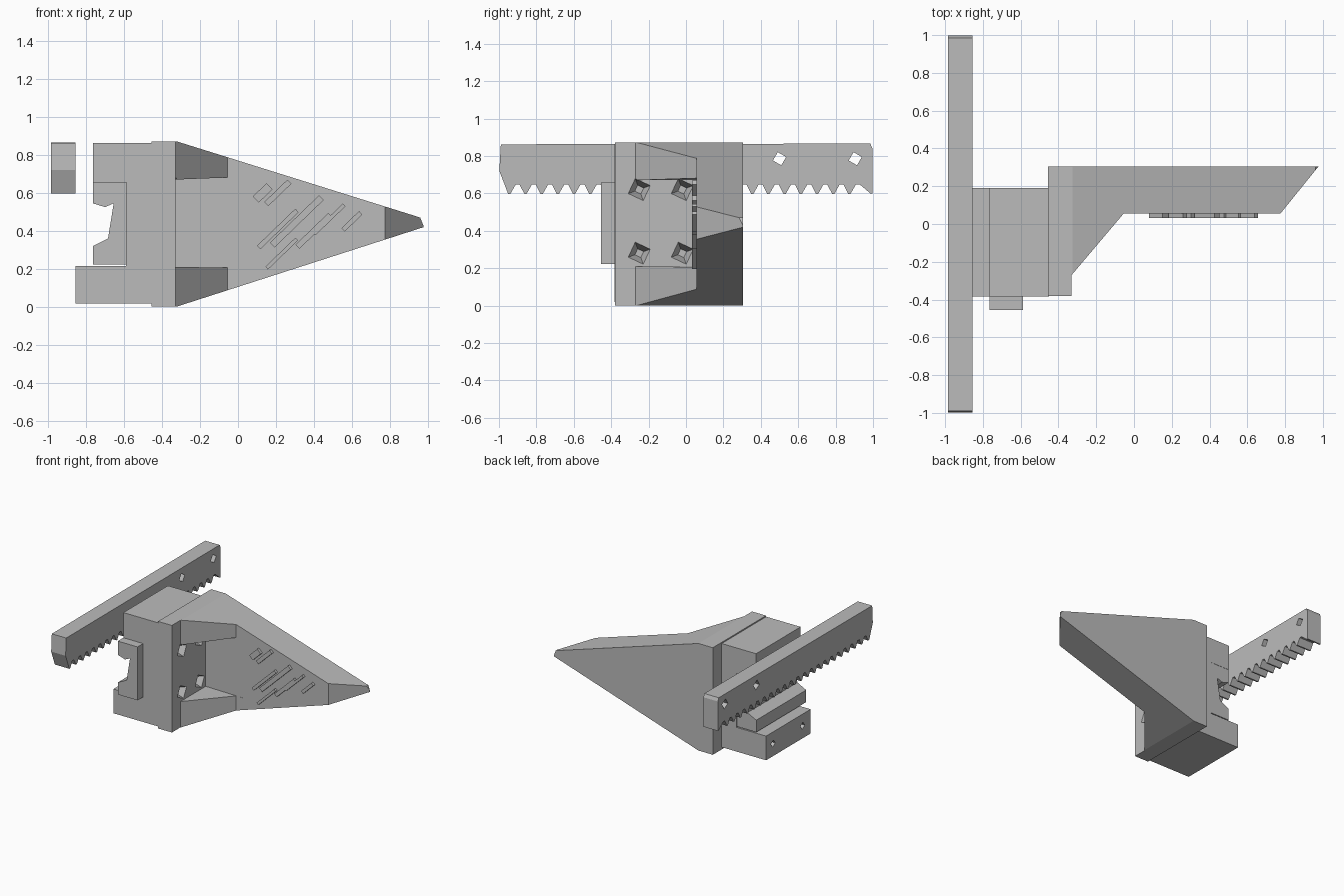
import bpy
import bmesh
from mathutils import Vector, Matrix
from math import radians

cube = bpy.data.objects.get("Cube")
if cube:
    bpy.data.objects.remove(cube, do_unlink=True)

grey = bpy.data.materials.new("plain grey")
grey.use_nodes = True
grey.diffuse_color = (0.5, 0.5, 0.5, 1)
grey.node_tree.nodes["Principled BSDF"].inputs["Base Color"].default_value = (0.5, 0.5, 0.5, 1)


def add_object(name, bm):
    bmesh.ops.recalc_face_normals(bm, faces=bm.faces)
    mesh = bpy.data.meshes.new(name)
    bm.to_mesh(mesh)
    bm.free()
    mesh.materials.append(grey)
    obj = bpy.data.objects.new(name, mesh)
    bpy.context.collection.objects.link(obj)
    return obj


def prism(name, points, axis, start, end):
    """Extrude a 2D profile along x, y or z."""
    place = {"x": lambda a, b: (start, a, b),
             "y": lambda a, b: (a, start, b),
             "z": lambda a, b: (a, b, start)}[axis]
    bm = bmesh.new()
    face = bm.faces.new([bm.verts.new(place(*p)) for p in points])
    out = bmesh.ops.extrude_face_region(bm, geom=[face])
    shift = Vector([end - start if axis == k else 0 for k in "xyz"])
    bmesh.ops.translate(bm, vec=shift,
                        verts=[v for v in out["geom"] if isinstance(v, bmesh.types.BMVert)])
    return add_object(name, bm)


def box(name, x0, x1, y0, y1, z0, z1):
    return prism(name, [(x0, y0), (x1, y0), (x1, y1), (x0, y1)], "z", z0, z1)


def spike(name, x, y, z, r1, r2, depth, turn):
    """Four-sided tapered plug along x."""
    bm = bmesh.new()
    bmesh.ops.create_cone(bm, cap_ends=True, segments=4, radius1=r1, radius2=r2, depth=depth)
    spin = Matrix.Rotation(radians(90), 4, "Y") @ Matrix.Rotation(radians(turn), 4, "Z")
    bm.transform(Matrix.Translation((x, y, z)) @ spin)
    return add_object(name, bm)


def combine(obj, tool, operation):
    mod = obj.modifiers.new("cut", "BOOLEAN")
    mod.operation = operation
    mod.solver = "EXACT"
    mod.object = tool
    tool.hide_render = True
    bpy.context.view_layer.objects.active = obj
    bpy.ops.object.modifier_apply(modifier=mod.name)
    bpy.data.objects.remove(tool, do_unlink=True)


# Pointed body: plan outline trimmed by the tapering side outline
body = prism("pointed_body", [(-0.455, 0.305), (0.977, 0.305), (0.775, 0.055), (-0.055, 0.055),
                              (-0.33, -0.27), (-0.33, -0.38), (-0.455, -0.38)], "z", -0.1, 1)
combine(body, prism("taper", [(-0.5, 0), (-0.325, 0), (0.98, 0.42), (0.96, 0.47),
                              (-0.325, 0.872), (-0.5, 0.872)], "y", -0.6, 0.6), "INTERSECT")

# Recess between the upper and lower gussets
combine(body, prism("recess", [(-0.33, 0.21), (0, 0.205), (0, 0.683), (-0.33, 0.67)],
                    "y", -0.5, 0.056), "DIFFERENCE")

# Bolt sockets in the recess wall
for y in (-0.25, -0.02):
    for z in (0.28, 0.62):
        combine(body, spike("socket", -0.365, y, z, 0.025, 0.065, 0.08, 20), "DIFFERENCE")

# Raised diagonal ribs on the sloping plate: centre x, centre z, length, width
ribs = [(0.13, 0.6, 0.1, 0.045), (0.21, 0.6, 0.17, 0.03), (0.21, 0.41, 0.28, 0.025),
        (0.31, 0.45, 0.36, 0.035), (0.4, 0.4, 0.24, 0.03), (0.48, 0.46, 0.22, 0.02),
        (0.6, 0.45, 0.13, 0.025), (0.23, 0.28, 0.22, 0.02)]
for i, (x, z, length, width) in enumerate(ribs):
    rib = box(f"rib_{i + 1}", -length / 2, length / 2, 0.033, 0.06, -width / 2, width / 2)
    rib.data.transform(Matrix.Translation((x, 0, z)) @ Matrix.Rotation(radians(-44), 4, "Y"))

# Carriage block: wide foot, narrow waist and overhanging top
block = prism("carriage_block", [(-0.855, 0.018), (-0.45, 0.018), (-0.45, 0.862), (-0.765, 0.862),
                                 (-0.765, 0.655), (-0.59, 0.655), (-0.59, 0.215),
                                 (-0.855, 0.215)], "y", -0.383, 0.19)
for y in (0.1, -0.28):
    combine(block, spike("foot_hole", -0.83, y, 0.12, 0.032, 0.02, 0.12, 10), "DIFFERENCE")

# Channel insert with its open side towards the rack
prism("channel_insert", [(-0.765, 0.222), (-0.587, 0.222), (-0.587, 0.657), (-0.765, 0.657),
                         (-0.765, 0.545), (-0.7, 0.525), (-0.655, 0.545), (-0.685, 0.36),
                         (-0.765, 0.32)], "y", -0.455, 0.188)

# Toothed rack
pitch, count = 0.0866, 22
profile = [(-0.998, 0.72), (-0.99, 0.862), (0.985, 0.866), (0.997, 0.84), (0.997, 0.6), (0.985, 0.6)]
for i in reversed(range(count)):
    y = -0.945 + i * pitch
    profile += [(y + 0.055, 0.648), (y + 0.035, 0.648), (y + 0.006, 0.597), (y - 0.006, 0.597)]
rack = prism("toothed_rack", profile, "x", -0.985, -0.855)
for y in (0.5, 0.905):
    combine(rack, spike("rack_hole", -0.92, y, 0.785, 0.04, 0.035, 0.3, 15), "DIFFERENCE")
